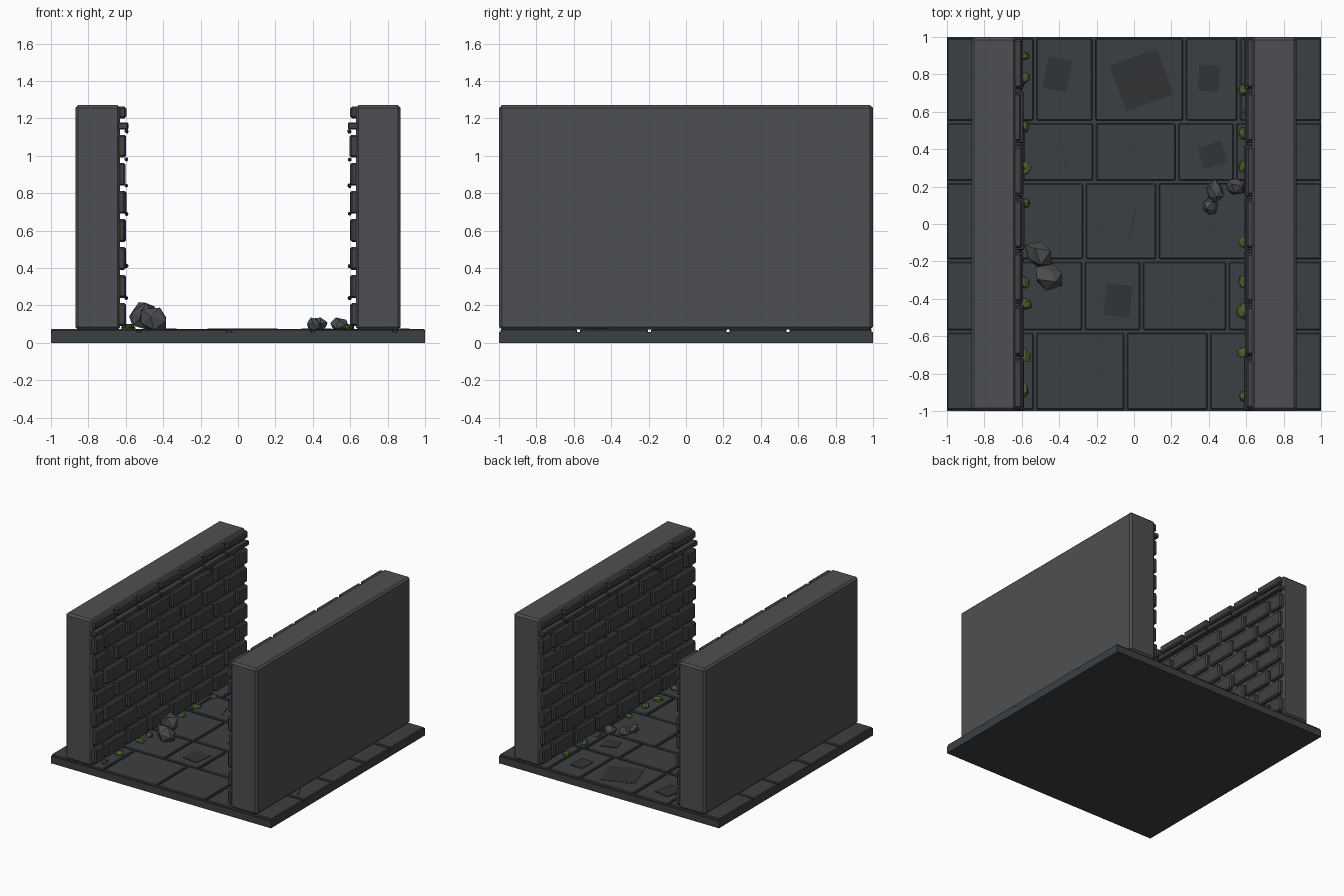
import bpy, bmesh, math, random
from mathutils import Matrix, Vector, Euler

if "Cube" in bpy.data.objects:
    bpy.data.objects.remove(bpy.data.objects["Cube"])

random.seed(7)


def material(name, r, g, b):
    m = bpy.data.materials.new(name)
    m.diffuse_color = (r, g, b, 1)
    m.use_nodes = True
    m.node_tree.nodes["Principled BSDF"].inputs["Base Color"].default_value = m.diffuse_color
    return m


WALL = material("wall_stone", 0.075, 0.078, 0.084)
BRICK = material("brick_stone", 0.05, 0.052, 0.056)
FLOOR = material("floor_stone", 0.045, 0.05, 0.054)
PATCH = material("worn_stone", 0.032, 0.034, 0.037)
ROCK = material("rubble_stone", 0.07, 0.073, 0.078)
MOSS = material("moss", 0.07, 0.11, 0.025)


def add_box(bm, x0, x1, y0, y1, z0, z1, rot=0.0):
    c = Vector(((x0 + x1) / 2, (y0 + y1) / 2, (z0 + z1) / 2))
    s = Matrix.Diagonal((abs(x1 - x0), y1 - y0, z1 - z0, 1))
    bmesh.ops.create_cube(bm, size=1, matrix=Matrix.Translation(c) @ Matrix.Rotation(rot, 4, 'Z') @ s)


def finish(bm, name, mat, bevel=0.0):
    me = bpy.data.meshes.new(name)
    bm.to_mesh(me)
    bm.free()
    me.materials.append(mat)
    ob = bpy.data.objects.new(name, me)
    bpy.context.collection.objects.link(ob)
    if bevel:
        b = ob.modifiers.new("bevel", 'BEVEL')
        b.width = bevel
        b.segments = 1
    return ob


def add_rock(bm, x, y, z, sx, sy, sz, jitter=0.2):
    geo = bmesh.ops.create_icosphere(bm, subdivisions=1, radius=1)
    rot = Euler([random.uniform(0, 6) for _ in range(3)]).to_matrix()
    for v in geo["verts"]:
        p = rot @ (v.co * random.uniform(1 - jitter, 1 + jitter))
        v.co = Vector((x + p.x * sx, y + p.y * sy, max(z + p.z * sz, 0.068)))


# base slab
bm = bmesh.new()
add_box(bm, -1, 1, -1, 1, 0, 0.058)
finish(bm, "base_slab", FLOOR)

# paving stones: (y0, y1, x joints)
rows = [(-1, -0.575, (-0.53, -0.045, 0.4, 0.84)),
        (-0.575, -0.195, (-0.7, -0.27, 0.04, 0.5)),
        (-0.195, 0.225, (-0.66, -0.265, 0.125, 0.62)),
        (0.225, 0.545, (-0.6, -0.21, 0.23, 0.54)),
        (0.545, 1, (-0.53, -0.215, 0.27, 0.56))]
bm = bmesh.new()
g = 0.008
for y0, y1, joints in rows:
    xs = (-1 - g,) + joints + (1 + g,)
    for a, b in zip(xs, xs[1:]):
        add_box(bm, a + g, b - g, max(y0 + g, -1), min(y1 - g, 1), 0.05, 0.073 + random.uniform(-0.002, 0.002))
finish(bm, "paving_stones", FLOOR, 0.006)

# worn patches and cracks lying on the floor
bm = bmesh.new()
for x, y, w, d, r in [(-0.41, 0.8, 0.13, 0.17, -0.2), (0.04, 0.77, 0.27, 0.26, 0.35), (0.4, 0.78, 0.11, 0.14, -0.05),
                      (0.42, 0.37, 0.13, 0.12, 0.3), (-0.085, -0.41, 0.14, 0.17, -0.1),
                      (-0.37, 0.35, 0.006, 0.14, 0.3), (-0.01, 0.0, 0.006, 0.19, -0.2),
                      (0.89, -0.48, 0.006, 0.12, 0.4)]:
    add_box(bm, x - w / 2, x + w / 2, y - d / 2, y + d / 2, 0.07, 0.077, r)
finish(bm, "floor_patches", PATCH)

L = 2 / 7
for side, s in (("left", -1), ("right", 1)):
    # wall core
    bm = bmesh.new()
    add_box(bm, s * 0.63, s * 0.87, -1, 1, 0.07, 1.27)
    finish(bm, side + "_wall", WALL, 0.015)

    # running-bond brick facing on the inner side
    bm = bmesh.new()
    for k in range(8):
        z0 = 0.09 + 0.15 * k
        z1 = z0 + 0.122
        if k == 7:
            z0, z1 = 1.2, 1.262
        shift = 0 if k % 2 else L / 2
        for i in range(-1, 7):
            a = max(-1 + i * L + shift, -1 - 0.012)
            b = min(-1 + (i + 1) * L + shift, 1.012)
            if b - a > 0.05:
                add_box(bm, s * (0.6 + random.uniform(-0.003, 0.005)), s * 0.645,
                        max(a + 0.014, -0.995), min(b - 0.014, 0.995), z0, z1)
    finish(bm, side + "_bricks", BRICK, 0.01)

    # string course below the top bricks
    bm = bmesh.new()
    for i in range(7):
        a = -1 + i * L
        add_box(bm, s * (0.59 + random.uniform(-0.004, 0.004)), s * 0.645, a + 0.004, a + L - 0.004, 1.14, 1.178)
    finish(bm, side + "_ledge", BRICK, 0.006)

    # small stone chips stuck to the bricks
    bm = bmesh.new()
    for y, z in [(-0.75, 0.69), (-0.3, 0.41), (0.2, 0.84), (0.6, 0.24), (0.85, 0.98), (-0.5, 1.13)]:
        add_rock(bm, s * 0.597, y * s, z, 0.012, 0.02, 0.012)
    finish(bm, side + "_wall_chips", PATCH)

# moss clumps along the wall feet
bm = bmesh.new()
for s, ys in ((-1, (0.9, 0.78, 0.52, 0.3, 0.11, -0.31, -0.43, -0.7, -0.89)),
              (1, (0.72, 0.48, 0.31, -0.1, -0.31, -0.47, -0.69, -0.92))):
    for y in ys:
        add_rock(bm, s * 0.585, y, 0.08, random.uniform(0.022, 0.042), random.uniform(0.025, 0.045), 0.02)
finish(bm, "moss_clumps", MOSS)

# rubble
bm = bmesh.new()
for r in [(-0.51, -0.165, 0.14, 0.075, 0.08, 0.08), (-0.45, -0.285, 0.12, 0.085, 0.07, 0.07),
          (0.405, 0.09, 0.095, 0.045, 0.045, 0.04), (0.435, 0.17, 0.1, 0.05, 0.06, 0.04),
          (0.54, 0.205, 0.095, 0.055, 0.05, 0.04)]:
    add_rock(bm, *r)
finish(bm, "rubble", ROCK)
